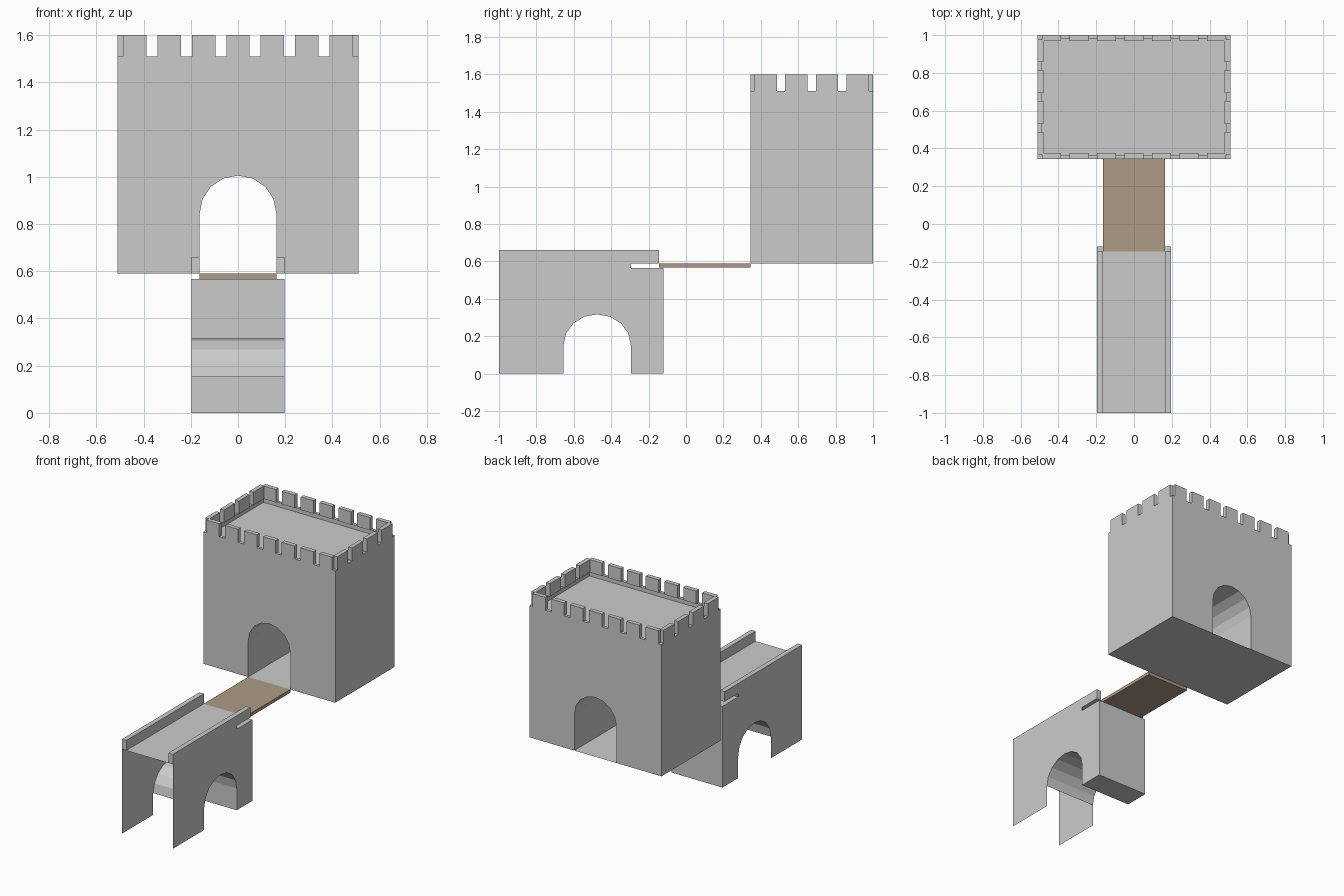
import bpy, bmesh, math
from mathutils import Vector

if "Cube" in bpy.data.objects:
    bpy.data.objects.remove(bpy.data.objects["Cube"])


def finish(name, bm, material=None, normals=True):
    if normals:
        bmesh.ops.recalc_face_normals(bm, faces=bm.faces)
    me = bpy.data.meshes.new(name)
    bm.to_mesh(me)
    bm.free()
    ob = bpy.data.objects.new(name, me)
    bpy.context.collection.objects.link(ob)
    if material:
        me.materials.append(material)
    return ob


def add_box(bm, x0, x1, y0, y1, z0, z1):
    vs = bmesh.ops.create_cube(bm, size=1)["verts"]
    for v in vs:
        v.co = Vector((x1 if v.co.x > 0 else x0,
                       y1 if v.co.y > 0 else y0,
                       z1 if v.co.z > 0 else z0))


def arch(cx, a, z, b, n=8):
    # half-ellipse points from left to right
    return [(cx - a * math.cos(math.pi * i / n), z + b * math.sin(math.pi * i / n))
            for i in range(n + 1)]


W, Y0, Y1 = 0.51, 0.345, 1.0      # gatehouse footprint
BASE, RIM, TOP = 0.59, 1.51, 1.60  # gatehouse levels
T = 0.03                           # parapet thickness
A = 0.163                          # half width of the roadway

# Gatehouse: front profile with an arched passage, extruded back, roof sunk in
bm = bmesh.new()
profile = ([(-W, BASE), (-A, BASE)] + arch(0, A, 0.842, A)
           + [(A, BASE), (W, BASE), (W, RIM), (-W, RIM)])
front = bm.faces.new([bm.verts.new((x, Y0, z)) for x, z in profile])
ext = bmesh.ops.extrude_face_region(bm, geom=[front], use_keep_orig=True)["geom"]
bmesh.ops.translate(bm, vec=(0, Y1 - Y0, 0),
                    verts=[g for g in ext if isinstance(g, bmesh.types.BMVert)])
bmesh.ops.recalc_face_normals(bm, faces=bm.faces)
roof = [f for f in bm.faces if all(abs(v.co.z - RIM) < 1e-5 for v in f.verts)]
bmesh.ops.inset_region(bm, faces=roof, thickness=T)
sunk = bmesh.ops.extrude_face_region(bm, geom=roof)["geom"]
bmesh.ops.translate(bm, vec=(0, 0, -0.03),
                    verts=[g for g in sunk if isinstance(g, bmesh.types.BMVert)])
bmesh.ops.delete(bm, geom=[f for f in roof if f.is_valid], context='FACES_ONLY')
finish("gatehouse", bm)

# Floor of the passage
bm = bmesh.new()
bm.faces.new([bm.verts.new(p) for p in
              ((-A, Y0, BASE), (A, Y0, BASE), (A, Y1, BASE), (-A, Y1, BASE))])
finish("passage_floor", bm, normals=False)

# Battlements: seven along front and back, four along each side
bm = bmesh.new()
for i in range(7):
    x = -0.486 + i * 0.1455
    for y in (Y0, Y1 - T):
        add_box(bm, x, x + 0.099, y, y + T, RIM, TOP)
for i in range(4):
    y = 0.367 + i * 0.1635
    for x in (-W, W - T):
        add_box(bm, x, x + T, y, y + 0.12, RIM, TOP)
finish("battlements", bm)

# Drawbridge plank
brown = bpy.data.materials.new("wood")
brown.diffuse_color = (0.42, 0.33, 0.24, 1)
brown.use_nodes = True
brown.node_tree.nodes["Principled BSDF"].inputs["Base Color"].default_value = brown.diffuse_color
bm = bmesh.new()
add_box(bm, -A, A, -0.145, Y0, 0.568, BASE)
finish("drawbridge", bm, brown)

# Approach bridge: thin side walls joined by an arched vault, open at the front
S = 0.197
curve = arch(-0.475, 0.18, 0.152, 0.165)
side = [(-1, 0), (-0.655, 0)] + curve + [(-0.295, 0), (-0.295, BASE), (-1, BASE)]
bm = bmesh.new()
for x in (-S, S):
    bm.faces.new([bm.verts.new((x, y, z)) for y, z in side])
for (ya, za), (yb, zb) in zip(curve, curve[1:]):
    bm.faces.new([bm.verts.new(p) for p in
                  ((-S, ya, za), (S, ya, za), (S, yb, zb), (-S, yb, zb))])
bmesh.ops.remove_doubles(bm, verts=bm.verts, dist=1e-4)
finish("approach_walls", bm)

# Roadway on top of the approach
bm = bmesh.new()
bm.faces.new([bm.verts.new(p) for p in
              ((-A, -1, BASE), (A, -1, BASE), (A, -0.145, BASE), (-A, -0.145, BASE))])
finish("roadway", bm, normals=False)

# Low parapets beside the roadway
bm = bmesh.new()
for x0, x1 in ((-S, -A), (A, S)):
    add_box(bm, x0, x1, -1, -0.145, BASE, 0.66)
finish("parapets", bm)

# End pier, just below the roadway
bm = bmesh.new()
add_box(bm, -S, S, -0.295, -0.12, 0, 0.566)
finish("pier", bm)
